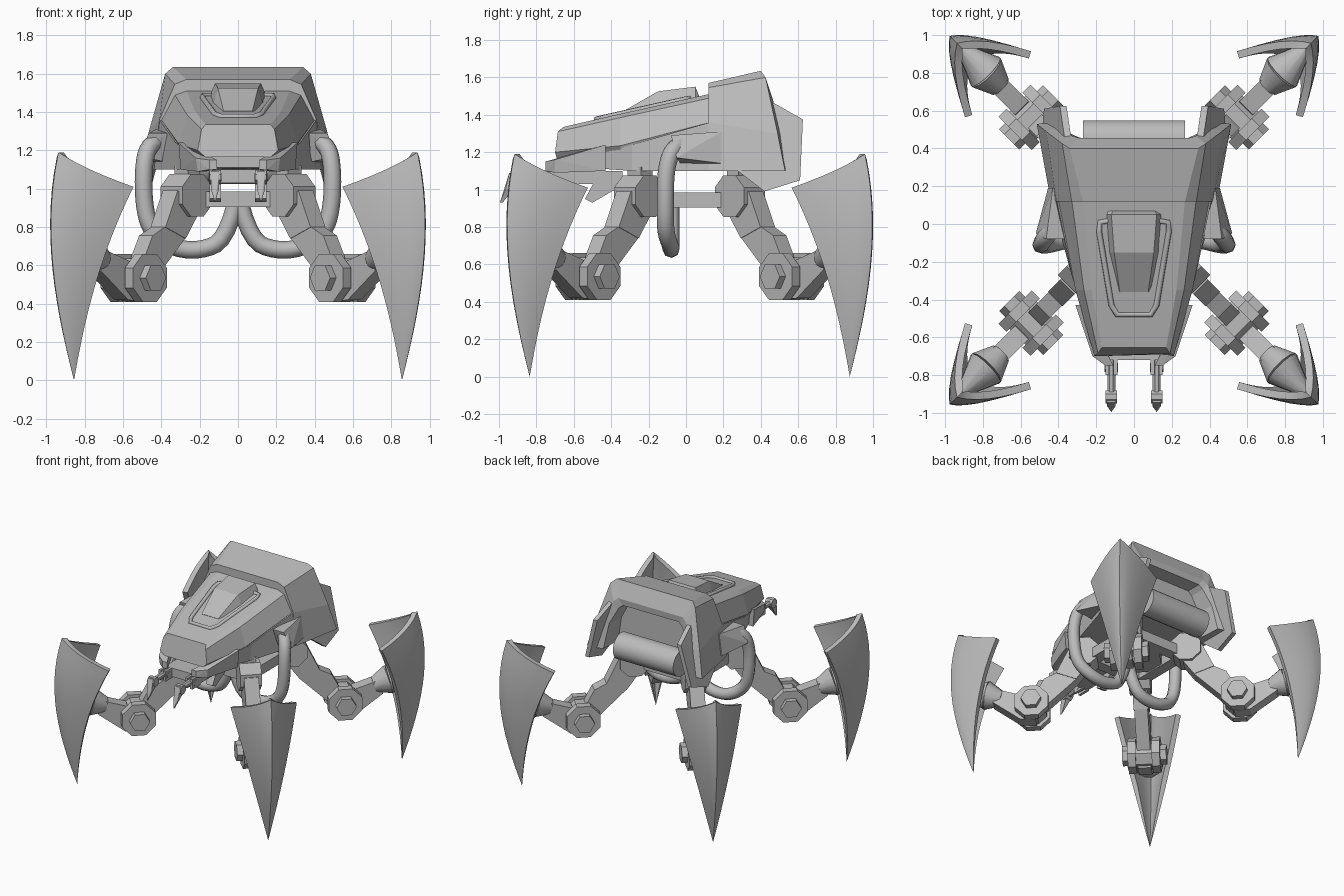
import bpy, bmesh, math
from mathutils import Vector, Matrix

if "Cube" in bpy.data.objects:
    bpy.data.objects.remove(bpy.data.objects["Cube"])

grey = bpy.data.materials.new("grey_metal")
grey.diffuse_color = (0.5, 0.5, 0.5, 1)
grey.use_nodes = True
grey.node_tree.nodes["Principled BSDF"].inputs["Base Color"].default_value = grey.diffuse_color


def finish(name, bm, smooth=None, matrix=None):
    if matrix:
        bm.transform(matrix)
    bmesh.ops.recalc_face_normals(bm, faces=bm.faces)
    me = bpy.data.meshes.new(name)
    bm.to_mesh(me)
    bm.free()
    me.materials.append(grey)
    ob = bpy.data.objects.new(name, me)
    bpy.context.collection.objects.link(ob)
    if smooth:
        bpy.ops.object.select_all(action='DESELECT')
        ob.select_set(True)
        bpy.context.view_layer.objects.active = ob
        bpy.ops.object.shade_smooth_by_angle(angle=math.radians(smooth))
    return ob


def shell(name, rows, floor=True):
    """Loft half cross-sections (x, y, z), mirrored in x, with end caps and a floor."""
    bm = bmesh.new()
    full = [[bm.verts.new((-x, y, z)) for x, y, z in reversed(r)] +
            [bm.verts.new(p) for p in r] for r in rows]
    for a, b in zip(full, full[1:]):
        for i in range(len(a) - 1):
            bm.faces.new((a[i], a[i + 1], b[i + 1], b[i]))
    bm.faces.new(full[0])
    bm.faces.new(full[-1])
    if floor:
        bm.faces.new([r[-1] for r in full] + [r[0] for r in reversed(full)])
    return finish(name, bm)


def hull(name, pts, matrix=None):
    """Convex solid around a few corner points."""
    bm = bmesh.new()
    for p in pts:
        bm.verts.new(p)
    bmesh.ops.convex_hull(bm, input=bm.verts)
    bmesh.ops.dissolve_limit(bm, angle_limit=0.01, verts=bm.verts, edges=bm.edges)
    return finish(name, bm, None, matrix)


def box(name, lo, hi, matrix=None):
    return hull(name, [(x, y, z) for x in (lo[0], hi[0]) for y in (lo[1], hi[1])
                       for z in (lo[2], hi[2])], matrix)


def rod(name, a, b, r, sides, matrix=None, r2=None, smooth=None):
    a, b = Vector(a), Vector(b)
    bm = bmesh.new()
    bmesh.ops.create_cone(bm, cap_ends=True, segments=sides, radius1=r,
                          radius2=r if r2 is None else r2, depth=(b - a).length)
    turn = (b - a).to_track_quat('Z', 'Y').to_matrix().to_4x4()
    bm.transform(Matrix.Translation((a + b) / 2) @ turn @ Matrix.Rotation(math.pi / sides, 4, 'Z'))
    return finish(name, bm, smooth, matrix)


def tube(name, pts, r, closed=False, spline='NURBS', res=2):
    cu = bpy.data.curves.new(name, 'CURVE')
    cu.dimensions = '3D'
    cu.bevel_depth, cu.bevel_resolution, cu.use_fill_caps = r, res, True
    sp = cu.splines.new(spline)
    sp.points.add(len(pts) - 1)
    for p, co in zip(sp.points, pts):
        p.co = (*co, 1)
    sp.use_cyclic_u = closed
    if spline == 'NURBS':
        sp.use_endpoint_u, sp.order_u, sp.resolution_u = True, 3, 4
    cu.materials.append(grey)
    ob = bpy.data.objects.new(name, cu)
    bpy.context.collection.objects.link(ob)


# Rear housing with an open recess at the back
shell("rear_housing", [
    [(.27, .12, 1.57), (.33, .12, 1.545), (.41, .12, 1.36), (.44, .12, 1.1)],
    [(.34, .40, 1.635), (.38, .425, 1.6), (.465, .49, 1.3), (.515, .53, 1.1)],
    [(.29, .455, 1.51), (.325, .465, 1.48), (.40, .505, 1.3), (.44, .535, 1.1)],
    [(.25, .45, 1.46), (.285, .455, 1.43), (.35, .485, 1.3), (.38, .515, 1.1)],
    [(.24, .34, 1.45), (.275, .34, 1.42), (.34, .34, 1.3), (.37, .34, 1.1)]])
# Sloping front hood
shell("hood", [
    [(.27, .13, 1.512), (.33, .13, 1.49), (.40, .13, 1.36), (.37, .13, 1.29)],
    [(.225, -.35, 1.405), (.265, -.35, 1.385), (.31, -.35, 1.235), (.29, -.35, 1.19)],
    [(.17, -.655, 1.335), (.19, -.685, 1.31), (.21, -.70, 1.2), (.17, -.69, 1.165)]])
# Hull below the hood
shell("lower_hull", [
    [(.41, .13, 1.36), (.44, .13, 1.1)],
    [(.325, -.29, 1.24), (.31, -.29, 1.1)],
    [(.27, -.43, 1.2), (.26, -.43, 1.11)]])
# Raised canopy and its trim
shell("canopy", [
    [(.11, .07, 1.5), (.14, .07, 1.49)],
    [(.12, .05, 1.55), (.15, .05, 1.48)],
    [(.105, -.15, 1.525), (.135, -.15, 1.43)],
    [(.075, -.36, 1.405), (.09, -.36, 1.39)]])
half_trim = [(.06, .03), (.18, .01), (.185, -.04), (.12, -.43), (.09, -.48)]
trim = half_trim + [(-x, y) for x, y in reversed(half_trim)]
tube("canopy_trim", [(x, y, 1.483 + .224 * y) for x, y in trim], .016, True, 'POLY', 1)
# Drum in the rear recess
rod("rear_drum", (-.27, .445, 1.13), (.27, .445, 1.13), .105, 24, smooth=30)

for s in (-1, 1):
    M = Matrix.Scale(s, 4, (1, 0, 0))
    # Rear side fin following the slope of the housing
    fin = [(.44, 1.48), (.625, 1.375), (.61, 1.05), (.42, .99), (.27, 1.105)]
    hull("side_fin", [(.375 + .26 * (1.48 - z) + d, y, z) for y, z in fin for d in (-.045, -.01)], M)
    # Shoulder pod over the hose inlet
    hull("shoulder_pod", [(.40, .19, 1.31), (.43, .19, 1.31), (.43, .19, 1.14), (.455, .19, 1.14),
                          (.37, -.08, 1.29), (.465, -.08, 1.29), (.38, -.03, 1.14), (.52, -.05, 1.17)], M)
    # Hose looping under the body
    tube("hose", [(s * x, y, z) for x, y, z in (
        (.42, -.02, 1.25), (.47, -.07, 1.23), (.495, -.11, 1.1), (.49, -.11, .9), (.45, -.11, .77),
        (.34, -.08, .69), (.20, -.08, .675), (.06, -.08, .73), (.01, -.08, .93))], .046)
    # Cheek plate beside the nose
    hull("cheek_plate", [(x + d, y, z) for x, y, z in (
        (.31, -.43, 1.24), (.30, -.43, 1.10), (.22, -.70, 1.16), (.21, -.70, 1.09),
        (.15, -.75, 1.15), (.15, -.75, 1.10)) for d in (0, -.04)], M)
    # Mandible: strut, clevis, pin and claw
    hull("jaw_strut", [(x, y, z) for x in (.09, .15) for y, z in (
        (-.36, 1.1), (-.46, 1.1), (-.54, .95), (-.50, .93), (-.38, 1.0))], M)
    for x in (.098, .142):
        box("jaw_clevis", (x - .01, -.80, 1.02), (x + .01, -.70, 1.1), M)
    rod("jaw_arm", (.12, -.72, 1.07), (.12, -.92, 1.06), .023, 8, M)
    rod("jaw_pin", (.085, -.76, 1.06), (.155, -.76, 1.06), .025, 8, M)
    rod("jaw_knuckle", (.09, -.915, 1.06), (.15, -.915, 1.06), .037, 8, M)
    hull("jaw_claw", [(x, y, z) for x in (.098, .142) for y, z in (
        (-.90, 1.09), (-.945, 1.09), (-.965, 1.0), (-.90, 1.03))] + [(.12, -.995, .93), (.12, -.98, .93)], M)

# Neck carrying the mandibles
box("neck", (-.15, -.72, 1.03), (.15, -.34, 1.10))
# Chassis under the hull
rod("chassis_plate", (0, .02, .91), (0, .02, .98), .20, 8)
for i in range(4):
    R = Matrix.Translation((0, .02, 0)) @ Matrix.Rotation(i * math.pi / 2, 4, 'Z')
    box("chassis_bar", (-.22, -.28, .905), (.22, -.19, .985), R)


def leg_blade(matrix):
    """Curved two-sided blade with a central ridge, tapering to the ground."""
    bm = bmesh.new()
    rows, n = 14, 6
    grid = []
    for i in range(1, rows + 1):
        t = i / rows
        ridge = 1.21 + .42 * t - .13 * t * t - .175 * t ** 3
        edge = 1.21 - .192 * t ** 2.4
        grid.append([])
        for j in range(-n, n + 1):
            k = abs(j) / n
            grid[-1].append(bm.verts.new((ridge - (ridge - edge) * (.45 * k + .55 * k * k),
                                          .247 * t * j / n, t * (1.19 - .18 * k))))
    tip = bm.verts.new((1.21, 0, 0))
    for a, b in zip(grid, grid[1:]):
        for j in range(2 * n):
            bm.faces.new((a[j], a[j + 1], b[j + 1], b[j]))
    for j in range(2 * n):
        bm.faces.new((tip, grid[0][j + 1], grid[0][j]))
    bmesh.ops.recalc_face_normals(bm, faces=bm.faces)
    mid = grid[rows // 2][n]
    mid.normal_update()
    if mid.normal.x < 0:
        bmesh.ops.reverse_faces(bm, faces=bm.faces)
    bm.normal_update()
    # Inner skin, thinning out toward the tip
    outer = list(bm.verts)
    inner = {v: bm.verts.new(v.co - Vector((v.normal.x, v.normal.y, 0)) * .04 * min(1, v.co.z * 2))
             for v in outer if v is not tip}
    inner[tip] = tip
    rim = [e for e in bm.edges if e.is_boundary]
    for f in list(bm.faces):
        bm.faces.new([inner[v] for v in reversed(f.verts)])
    for e in rim:
        a, b = e.verts
        bm.faces.new(list(dict.fromkeys((a, b, inner[b], inner[a]))))
    finish("leg_blade", bm, 25, matrix)


# Four legs, each built along +x and turned onto a diagonal
for i in range(4):
    L = Matrix.Translation((0, .02, 0)) @ Matrix.Rotation(math.pi / 4 + i * math.pi / 2, 4, 'Z')
    rod("hip_joint", (.38, -.08, .965), (.38, .08, .965), .12, 8, L)
    box("hip_mount", (.33, -.05, 1.04), (.42, .05, 1.12), L)
    hull("upper_arm_top", [(r, y, z) for y in (-.055, .055) for r, z in (
        (.32, .96), (.50, .99), (.51, .88), (.59, .80), (.44, .74), (.36, .85))], L)
    hull("upper_arm_bottom", [(r, y, z) for y in (-.05, .05) for r, z in (
        (.59, .80), (.44, .74), (.61, .64), (.68, .51), (.77, .57), (.73, .66), (.68, .755))], L)
    # Knee: two yoke discs on a through bolt
    for y in (-.12, .06):
        rod("knee_disc", (.77, y, .535), (.77, y + .06, .535), .135, 8, L)
    rod("knee_core", (.77, -.07, .535), (.77, .07, .535), .11, 8, L)
    rod("knee_bolt", (.77, -.165, .535), (.77, .165, .535), .075, 6, L)
    hull("lower_arm", [(r, y, z) for y in (-.05, .05) for r, z in (
        (.74, .41), (.86, .42), (1.06, .57), (1.06, .69), (.84, .62))], L)
    rod("blade_socket", (1.0, 0, .625), (1.11, 0, .66), .06, 12, L, .11, 30)
    rod("blade_mount", (1.11, 0, .66), (1.29, 0, .70), .11, 12, L, .03, 30)
    leg_blade(L)
